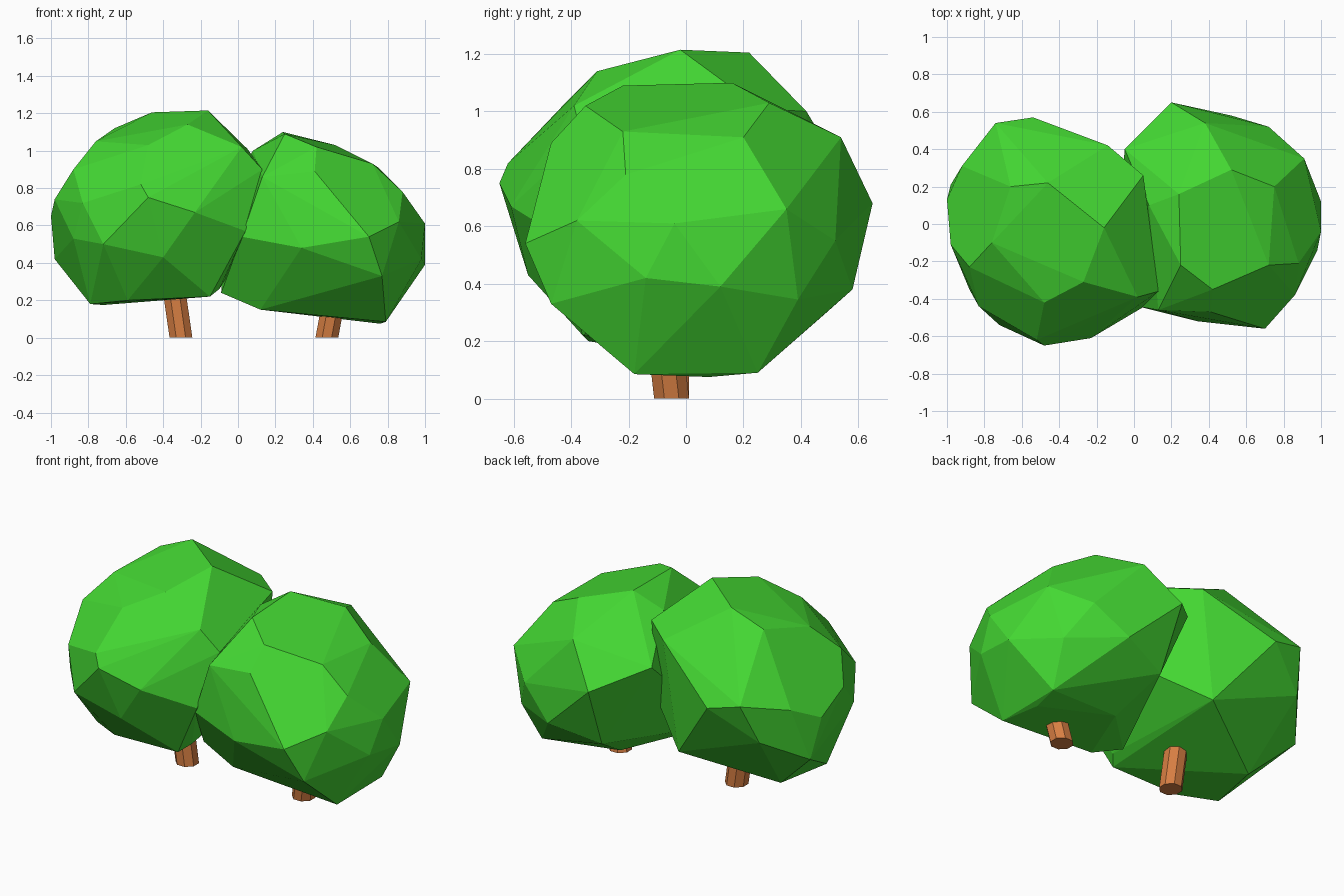
import bpy, bmesh, math
from mathutils import Vector

if "Cube" in bpy.data.objects:
    bpy.data.objects.remove(bpy.data.objects["Cube"])


def material(name, color):
    m = bpy.data.materials.new(name)
    m.diffuse_color = (*color, 1)
    m.use_nodes = True
    m.node_tree.nodes["Principled BSDF"].inputs["Base Color"].default_value = m.diffuse_color
    return m


def finish(bm, name, mat):
    bmesh.ops.recalc_face_normals(bm, faces=bm.faces)
    me = bpy.data.meshes.new(name)
    bm.to_mesh(me)
    bm.free()
    me.materials.append(mat)
    ob = bpy.data.objects.new(name, me)
    bpy.context.collection.objects.link(ob)


def crown(name, corners, mat):
    """Faceted foliage: hull wrapped round a few corner points."""
    bm = bmesh.new()
    for p in corners:
        bm.verts.new(p)
    bmesh.ops.convex_hull(bm, input=bm.verts)
    loose = [v for v in bm.verts if not v.link_faces]
    bmesh.ops.delete(bm, geom=loose, context='VERTS')
    bmesh.ops.dissolve_limit(bm, angle_limit=math.radians(6),
                             verts=bm.verts, edges=bm.edges)
    finish(bm, name, mat)


def trunk(name, base, top, radius, mat):
    """Leaning eight-sided post with a level foot."""
    bm = bmesh.new()
    rings = []
    for c in (base, top):
        rings.append([bm.verts.new(Vector(c) + Vector((
            radius * math.cos((i + .5) * math.pi / 4),
            radius * math.sin((i + .5) * math.pi / 4), 0))) for i in range(8)])
    lo, hi = rings
    for i in range(8):
        j = (i + 1) % 8
        bm.faces.new((lo[i], lo[j], hi[j], hi[i]))
    bm.faces.new(lo[::-1])
    bm.faces.new(hi)
    finish(bm, name, mat)


leaf = material("leaf_green", (0.058, 0.69, 0.033))
bark = material("bark_brown", (0.68, 0.21, 0.055))

# Left crown, listed from top to bottom
crown("left_crown", [
    (-.16, -.02, 1.215), (-.46, .22, 1.205), (-.27, -.31, 1.14), (-.66, .20, 1.12),
    (-.76, -.10, 1.05), (-.48, -.42, 1.03), (.02, -.39, 1.02), (.05, .26, 1.01),
    (-.14, .42, 1.0), (-.88, -.23, .90), (.13, -.36, .90), (-.74, .54, .80),
    (-.52, -.62, .82), (-.48, -.65, .75), (-.98, -.11, .74), (-.83, -.44, .72),
    (-.54, .57, .75), (-.92, .31, .74), (-.17, .42, .66), (-.23, -.61, .67),
    (-1.0, .13, .65), (-.80, .44, .56), (.04, -.45, .57), (-.88, -.35, .53),
    (-.72, -.54, .50), (-.40, -.55, .43), (-.98, .21, .42), (-.23, .40, .34),
    (-.10, -.30, .26), (-.15, -.36, .22), (-.59, -.34, .20), (-.79, -.22, .18),
    (-.72, .12, .175), (.05, .20, .50)], leaf)

# Right crown, listed from top to bottom
crown("right_crown", [
    (.24, .16, 1.10), (.25, -.22, 1.09), (.52, .29, 1.03), (.42, -.35, 1.02),
    (.08, .10, 1.0), (.72, -.22, .93), (.75, .20, .91), (.38, .54, .91),
    (.41, -.47, .89), (.13, -.46, .86), (-.05, .40, .80), (.88, -.21, .78),
    (.20, .65, .68), (.91, .35, .66), (.86, -.38, .62), (1.0, -.04, .61),
    (.72, .52, .55), (.70, -.56, .54), (.02, -.44, .54), (.34, -.52, .48),
    (.98, -.14, .42), (1.0, .12, .39), (.52, .58, .38), (.83, .39, .345),
    (.77, -.47, .33), (.22, .49, .30), (-.09, -.20, .24), (.12, -.22, .15),
    (.30, .20, .13), (.79, -.18, .085), (.76, .08, .075), (.79, .25, .09)], leaf)

# Trunks leaning away from each other
trunk("left_trunk", (-.305, -.05, 0), (-.37, -.05, .45), .066, bark)
trunk("right_trunk", (.475, -.05, 0), (.54, -.09, .35), .066, bark)
